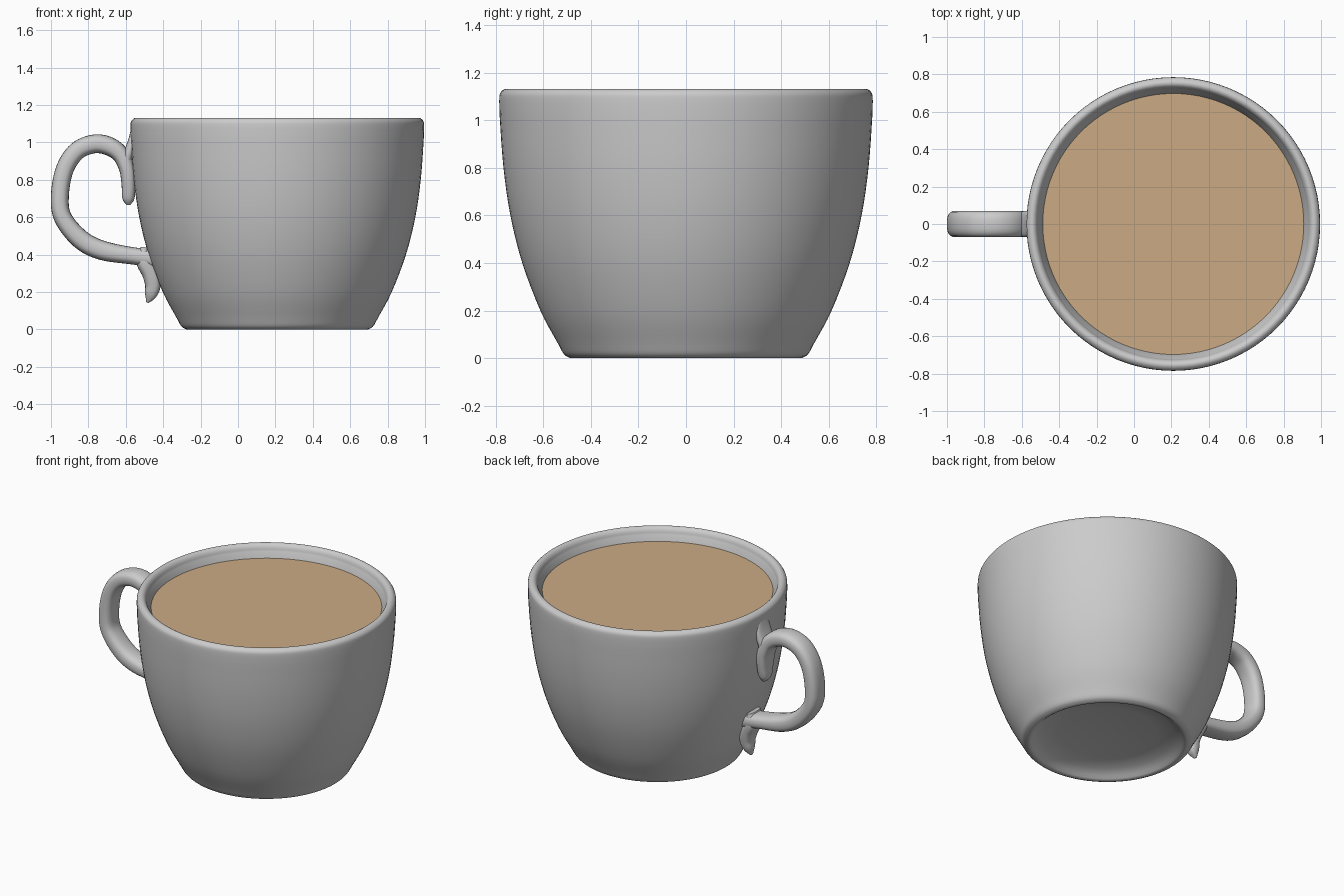
import bpy, bmesh, math
from mathutils import Vector

if "Cube" in bpy.data.objects:
    bpy.data.objects.remove(bpy.data.objects["Cube"])

CUP_X = 0.21      # cup axis; the handle reaches to x = -1
SEG = 96


def material(name, rgb):
    m = bpy.data.materials.new(name)
    m.diffuse_color = (*rgb, 1)
    m.use_nodes = True
    m.node_tree.nodes["Principled BSDF"].inputs["Base Color"].default_value = m.diffuse_color
    return m


GREY = material("grey_ceramic", (0.6, 0.6, 0.6))
TAN = material("milky_coffee", (0.6, 0.41, 0.235))


def finish(bm, name, mat, angle=50):
    bmesh.ops.remove_doubles(bm, verts=bm.verts, dist=1e-5)
    bmesh.ops.recalc_face_normals(bm, faces=bm.faces)
    me = bpy.data.meshes.new(name)
    bm.to_mesh(me)
    bm.free()
    ob = bpy.data.objects.new(name, me)
    bpy.context.collection.objects.link(ob)
    me.materials.append(mat)
    bpy.ops.object.select_all(action='DESELECT')
    ob.select_set(True)
    bpy.context.view_layer.objects.active = ob
    bpy.ops.object.shade_smooth_by_angle(angle=math.radians(angle))
    return ob


def spline(points, steps):
    """Smooth curve through the given points (Catmull-Rom)."""
    p = [Vector(q) for q in points]
    p = [2 * p[0] - p[1]] + p + [2 * p[-1] - p[-2]]
    out = []
    for a, b, c, d in zip(p, p[1:], p[2:], p[3:]):
        for i in range(steps):
            t = i / steps
            out.append(0.5 * (2 * b + (c - a) * t + (2 * a - 5 * b + 4 * c - d) * t * t
                              + (3 * b - a - 3 * c + d) * t ** 3))
    return out + [p[-2]]


def bridge(bm, rings):
    for r0, r1 in zip(rings, rings[1:]):
        n = len(r0)
        for i in range(n):
            j = (i + 1) % n
            bm.faces.new((r0[i], r0[j], r1[j], r1[i]))


def lathe(name, profile, mat):
    bm = bmesh.new()
    rings = []
    for r, z in profile:
        rings.append([bm.verts.new((CUP_X + r * math.cos(2 * math.pi * i / SEG),
                                    r * math.sin(2 * math.pi * i / SEG), z))
                      for i in range(SEG)])
    bridge(bm, rings)
    return finish(bm, name, mat)


def sweep(name, points, mat, sides=24, power=0.75):
    """Rounded section along an x-z path; points are (x, z, half thickness, half width)."""
    path = spline(points, 6)
    bm = bmesh.new()
    rings = []
    for i, (x, z, a, b) in enumerate(path):
        q0, q1 = path[max(i - 1, 0)], path[min(i + 1, len(path) - 1)]
        t = Vector((q1[0] - q0[0], q1[1] - q0[1])).normalized()
        ring = []
        for k in range(sides):
            ang = 2 * math.pi * k / sides
            c, s = math.cos(ang), math.sin(ang)
            u = a * math.copysign(abs(c) ** power, c)
            v = b * math.copysign(abs(s) ** power, s)
            ring.append(bm.verts.new((x - t.y * u, v, z + t.x * u)))
        rings.append(ring)
    bridge(bm, rings)
    bm.faces.new(rings[0])
    bm.faces.new(rings[-1])
    return finish(bm, name, mat)


# Cup: recessed underside, curved wall, rounded rim and hollow inside
underside = [(0, 0.07), (0.3, 0.062), (0.4, 0.045), (0.445, 0.02), (0.46, 0.006), (0.47, 0)]
wall = spline([(0.485, 0.0), (0.512, 0.016), (0.54, 0.065), (0.612, 0.2), (0.688, 0.4),
               (0.738, 0.6), (0.767, 0.8), (0.782, 1.0), (0.785, 1.08)], 4)
rim = spline([(0.785, 1.08), (0.782, 1.112), (0.764, 1.13), (0.745, 1.13), (0.73, 1.115),
              (0.722, 1.09)], 3)[1:]
inside = [(0.695, 1.05), (0.685, 0.8), (0.65, 0.6), (0.6, 0.4), (0.52, 0.2), (0.42, 0.13), (0, 0.12)]
lathe("cup", underside + [tuple(p) for p in wall] + [tuple(p) for p in rim] + inside, GREY)

# Coffee surface
lathe("coffee", [(0, 1.054), (0.698, 1.054), (0.69, 1.04), (0, 1.04)], TAN)

# Handle loop, from the upper leaf tip round to the lower joint
sweep("handle", [
    (-0.585, 0.665, 0.01, 0.022), (-0.586, 0.70, 0.032, 0.045), (-0.585, 0.78, 0.038, 0.062),
    (-0.594, 0.86, 0.042, 0.07), (-0.628, 0.935, 0.046, 0.07), (-0.69, 0.98, 0.05, 0.07),
    (-0.77, 0.992, 0.05, 0.07), (-0.86, 0.955, 0.049, 0.07), (-0.925, 0.86, 0.048, 0.07),
    (-0.952, 0.72, 0.048, 0.07), (-0.937, 0.60, 0.048, 0.07), (-0.845, 0.485, 0.052, 0.07),
    (-0.73, 0.424, 0.052, 0.07), (-0.55, 0.392, 0.046, 0.07), (-0.44, 0.38, 0.055, 0.07)], GREY)

# Blends where the handle meets the cup: upper flare and lower leaf-shaped tail
sweep("upper_flare", [
    (-0.60, 0.90, 0.03, 0.066), (-0.578, 0.965, 0.026, 0.07), (-0.567, 1.02, 0.018, 0.065),
    (-0.562, 1.08, 0.008, 0.04)], GREY)
sweep("lower_tail", [
    (-0.50, 0.44, 0.02, 0.06), (-0.505, 0.37, 0.04, 0.068), (-0.468, 0.30, 0.045, 0.06),
    (-0.455, 0.24, 0.042, 0.05), (-0.467, 0.185, 0.032, 0.036), (-0.485, 0.143, 0.006, 0.01)], GREY)
